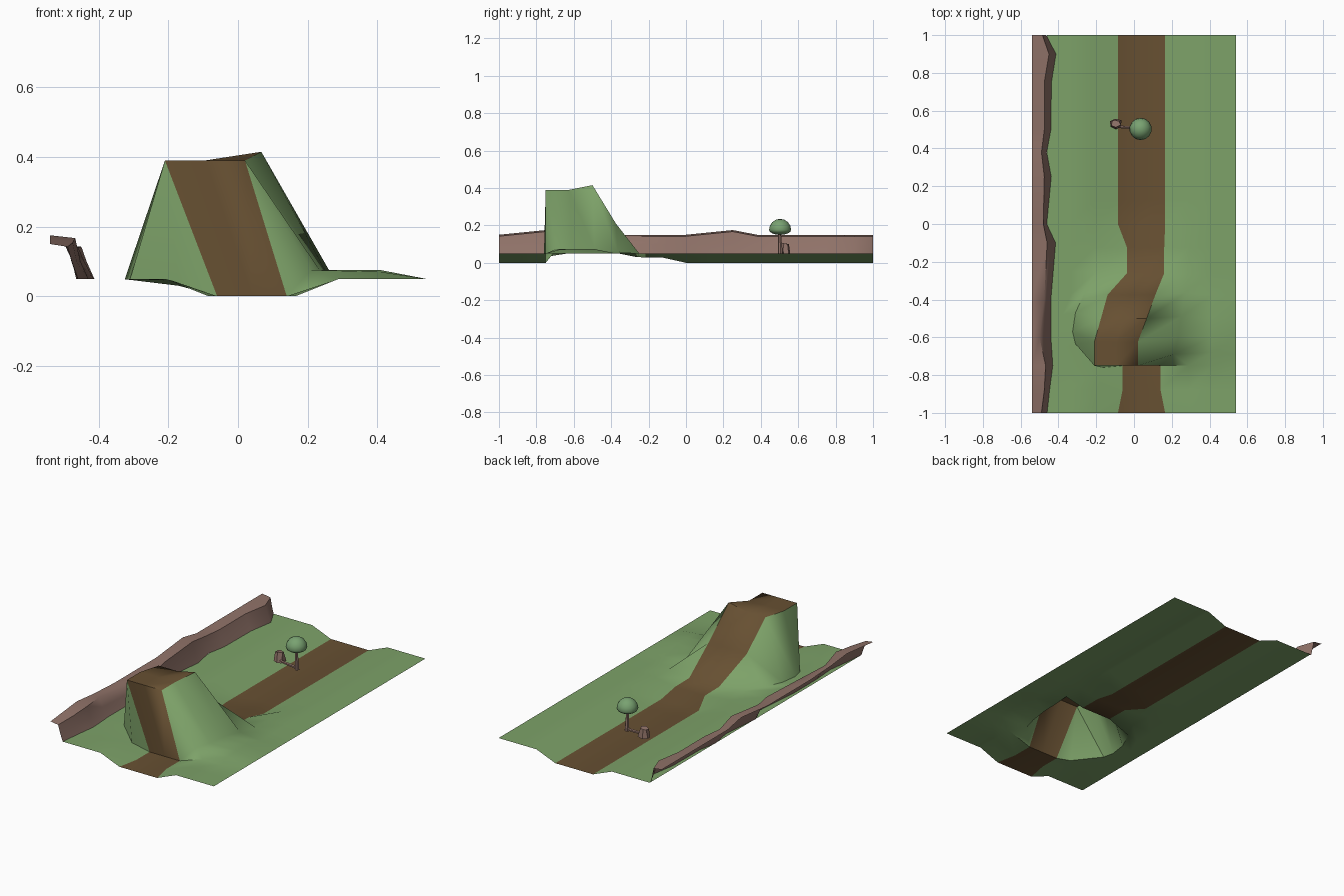
import bpy, bmesh, math, random
from mathutils import Vector, Matrix

if "Cube" in bpy.data.objects:
    bpy.data.objects.remove(bpy.data.objects["Cube"])

random.seed(4)


def mat(name, r, g, b):
    m = bpy.data.materials.new(name)
    m.diffuse_color = (r, g, b, 1)
    m.use_nodes = True
    m.node_tree.nodes["Principled BSDF"].inputs["Base Color"].default_value = m.diffuse_color
    return m


GRASS = mat("grass_green", 0.205, 0.36, 0.14)
DIRT = mat("dirt_brown", 0.135, 0.08, 0.032)
ROCK = mat("rock_brown", 0.28, 0.17, 0.14)
LEAF = mat("leaf_green", 0.19, 0.36, 0.165)


def finish(name, bm, mats, angle=60):
    me = bpy.data.meshes.new(name)
    bm.to_mesh(me)
    bm.free()
    ob = bpy.data.objects.new(name, me)
    bpy.context.collection.objects.link(ob)
    for m in mats:
        me.materials.append(m)
    bpy.ops.object.select_all(action='DESELECT')
    ob.select_set(True)
    bpy.context.view_layer.objects.active = ob
    bpy.ops.object.shade_smooth_by_angle(angle=math.radians(angle))
    return ob


def sheet(name, rows, mats, rule=lambda c: 0, angle=60):
    """Skin a grid of points; rule picks the material from the column."""
    bm = bmesh.new()
    vs = [[bm.verts.new(p) for p in row] for row in rows]
    for a, b in zip(vs, vs[1:]):
        for c in range(len(a) - 1):
            f = bm.faces.new((a[c], a[c + 1], b[c + 1], b[c]))
            f.material_index = rule(c)
    return finish(name, bm, mats, angle)


# Ground: valley cross-section repeated along y, with a steep ramp mound
XS = [-0.46 + i * 0.125 for i in range(9)]
ZS = [0.05, 0.05, 0.05, 0, 0, 0, 0.05, 0.05, 0.05]


def row(y, **over):
    pts = [(x, y, z) for x, z in zip(XS, ZS)]
    for k, p in over.items():
        pts[int(k[1:])] = p
    return pts


def path(y, xl, xr, zl, zr=None, zm=None):
    zr = zl if zr is None else zr
    zm = zl if zm is None else zm
    return dict(c3=(xl, y, zl), c4=((xl + xr) / 2, y, zm), c5=(xr, y, zr))


ground = [
    row(-1),
    row(-0.875, **path(-0.875, -0.06, 0.14, 0), c2=(-0.19, -0.875, 0.045)),
    row(-0.75, **path(-0.75, -0.06, 0.14, 0), c2=(-0.17, -0.76, 0.03)),
    # cliff top, directly above the previous row
    row(-0.69, **path(-0.75, -0.21, 0.02, 0.39), c1=(-0.38, -0.66, 0.05),
        c2=(-0.31, -0.635, 0.05), c6=(0.21, -0.69, 0.075), c7=(0.41, -0.68, 0.07)),
    row(-0.6, **path(-0.625, -0.21, 0.02, 0.39), c1=(-0.39, -0.57, 0.05),
        c2=(-0.325, -0.57, 0.05), c6=(0.235, -0.6, 0.075), c7=(0.41, -0.6, 0.075)),
    row(-0.5, **path(-0.5, -0.175, 0.067, 0.39, 0.415, 0.39), c1=(-0.38, -0.48, 0.05),
        c2=(-0.31, -0.47, 0.05), c6=(0.25, -0.49, 0.075), c7=(0.41, -0.5, 0.075)),
    row(-0.375, **path(-0.375, -0.14, 0.113, 0.21), c2=(-0.26, -0.36, 0.05),
        c6=(0.27, -0.365, 0.06)),
    row(-0.25, **path(-0.26, -0.037, 0.16, 0.03), c2=(-0.2, -0.25, 0.05)),
    row(-0.125, **path(-0.125, -0.037, 0.16, 0.028)),
] + [row(i * 0.125) for i in range(9)]
sheet("ground", ground, [GRASS, DIRT], lambda c: 1 if c in (3, 4) else 0)

# Rock wall along the left side: y, ridge x, foot x, top z
wall = [(-1, -0.49, -0.46, 0.15), (-0.88, -0.475, -0.447, 0.162), (-0.75, -0.468, -0.43, 0.175),
        (-0.6, -0.5, -0.44, 0.16), (-0.4, -0.475, -0.44, 0.15), (-0.1, -0.46, -0.415, 0.15),
        (0, -0.48, -0.462, 0.15), (0.25, -0.475, -0.438, 0.175), (0.38, -0.49, -0.462, 0.15),
        (0.5, -0.475, -0.44, 0.15), (0.75, -0.475, -0.437, 0.15), (0.9, -0.45, -0.413, 0.15),
        (1, -0.485, -0.465, 0.15)]
sheet("rock_wall", [[(-0.54, y, zt), (r, y, zt - 0.008), (r * 0.6 + f * 0.4, y, 0.1),
                     (f, y, 0.05)][::1] for y, r, f, zt in wall], [ROCK])

# Tree crown: dome with a shallow underside
bm = bmesh.new()
bmesh.ops.create_uvsphere(bm, u_segments=14, v_segments=8, radius=0.059)
for v in bm.verts:
    if v.co.z < 0:
        v.co.z *= 0.45
    v.co += Vector((0.035, 0.503, 0.176))
finish("tree_crown", bm, [LEAF])


# Bent trunk: tapered limbs between points
def limb(name, a, b, ra, rb):
    a, b = Vector(a), Vector(b)
    bm = bmesh.new()
    rot = (b - a).to_track_quat('Z', 'Y').to_matrix().to_4x4()
    bmesh.ops.create_cone(bm, cap_ends=True, segments=6, radius1=ra, radius2=rb,
                          depth=(b - a).length,
                          matrix=Matrix.Translation((a + b) / 2) @ rot)
    finish(name, bm, [ROCK], 35)


limb("trunk", (0.037, 0.505, 0.04), (0.035, 0.5, 0.165), 0.014, 0.008)
limb("side_root", (-0.08, 0.515, 0.055), (0.037, 0.505, 0.05), 0.008, 0.009)

# Small rock beside the tree
bm = bmesh.new()
bmesh.ops.create_cone(bm, cap_ends=True, segments=6, radius1=0.034, radius2=0.026, depth=0.055)
for v in bm.verts:
    v.co += Vector([random.uniform(-0.005, 0.005) for _ in range(3)])
    v.co.y *= 0.85
    v.co += Vector((-0.098, 0.532, 0.074))
finish("small_rock", bm, [ROCK], 20)
